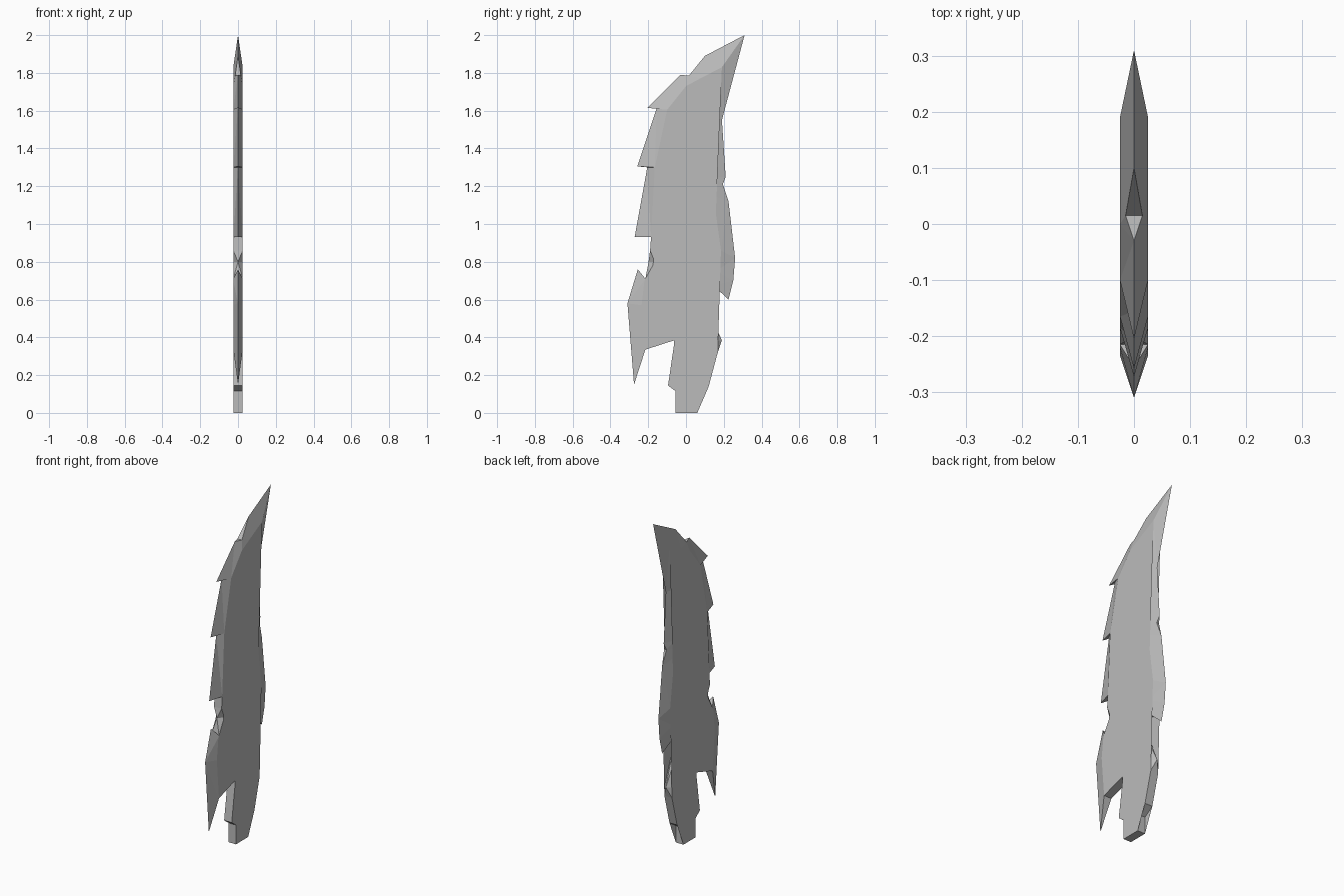
import bpy
import bmesh

cube = bpy.data.objects.get("Cube")
if cube:
    bpy.data.objects.remove(cube)

T = 0.025  # half thickness of the blade

steel = bpy.data.materials.new("grey_steel")
steel.use_nodes = True
grey = (0.5, 0.5, 0.5, 1)
steel.diffuse_color = grey
steel.node_tree.nodes["Principled BSDF"].inputs["Base Color"].default_value = grey


def square(*points):
    """Outline points with a full-thickness wall."""
    return [(p, p, T) for p in points]


def sharp(outer, inner, half=0):
    """Outline point ground down to an edge from the flat's border."""
    return [(outer, inner, half)]


# Tang and right side of the guard
outline = square((-.055, 0), (.06, 0), (.06, .10), (.12, .14), (.168, .32))
outline += sharp((.19, .385), (.165, .38))
outline += square((.035, .71), (.145, .675))
# Cutting edge up to the tip
outline += sharp((.225, .60), (.145, .675))
outline += sharp((.25, .70), (.16, .75))
outline += sharp((.26, .82), (.185, .86))
outline += sharp((.225, 1.12), (.145, 1.15))
outline += sharp((.195, 1.21), (.14, 1.20), .008)
outline += sharp((.21, 1.25), (.138, 1.25))
outline += sharp((.19, 1.55), (.125, 1.55))
outline += sharp((.31, 2.0), (.19, 1.83))
# Toothed spine
outline += sharp((.10, 1.89), (.08, 1.773))
outline += sharp((.015, 1.785), (0, 1.73), .015)
outline += sharp((-.03, 1.79), (0, 1.73))
for tip, root, inner in (((-.205, 1.615), (-.155, 1.615), (-.10, 1.605)),
                         ((-.258, 1.305), (-.205, 1.30), (-.165, 1.30))):
    outline += sharp(tip, inner) + sharp(root, inner)
outline += sharp((-.272, .93), (-.185, .93))
outline += square((-.185, .93), (-.19, .86))
outline += sharp((-.198, .80), (-.165, .80))
# Left side of the guard with its hanging spike
outline += square((-.215, .71))
outline += sharp((-.255, .76), (-.22, .70))
outline += sharp((-.31, .58), (-.235, .57))
outline += sharp((-.275, .15), (-.215, .335))
outline += square((-.215, .335), (-.06, .385), (-.095, .145), (-.055, .115))

bm = bmesh.new()
cache = {}


def vert(x, p):
    key = (round(x, 4), p)
    if key not in cache:
        cache[key] = bm.verts.new((x, *p))
    return cache[key]


def face(verts):
    unique = list(dict.fromkeys(verts))
    if len(unique) > 2 and not bm.faces.get(unique):
        bm.faces.new(unique)


# Bevels and walls between neighbouring outline points
for (o1, i1, h1), (o2, i2, h2) in zip(outline, outline[1:] + outline[:1]):
    for s in (-1, 1):
        face([vert(s * T, i1), vert(s * T, i2), vert(s * h2, o2), vert(s * h1, o1)])
    face([vert(-h1, o1), vert(-h2, o2), vert(h2, o2), vert(h1, o1)])

# Flat sides
for s in (-1, 1):
    face([vert(s * T, inner) for _, inner, _ in outline])

bmesh.ops.triangulate(bm, faces=bm.faces[:])
bmesh.ops.recalc_face_normals(bm, faces=bm.faces[:])
mesh = bpy.data.meshes.new("blade")
bm.to_mesh(mesh)
bm.free()
mesh.materials.append(steel)
blade = bpy.data.objects.new("blade", mesh)
bpy.context.collection.objects.link(blade)
